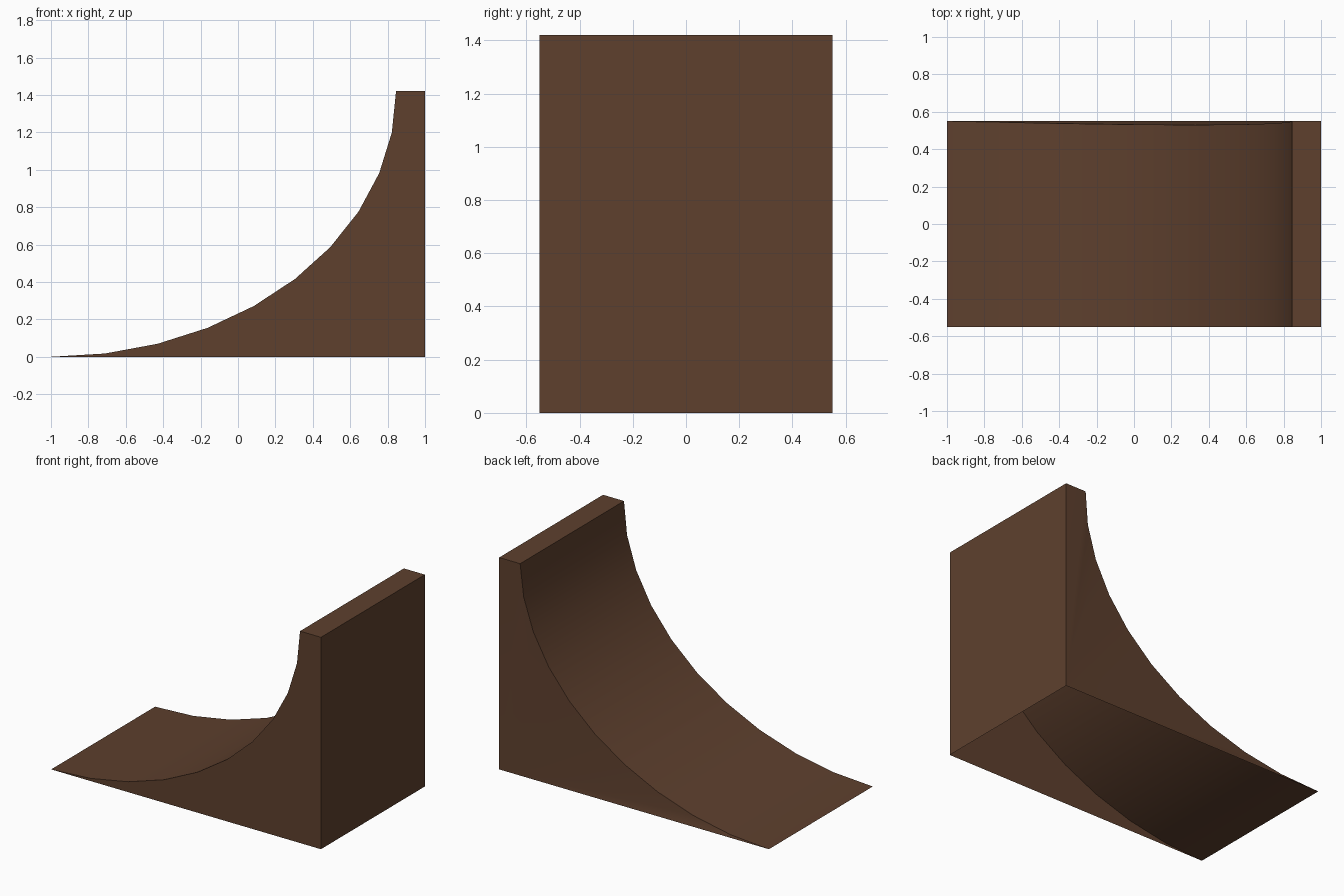
import bpy, bmesh, math

if "Cube" in bpy.data.objects:
    bpy.data.objects.remove(bpy.data.objects["Cube"])

W = 0.55      # half width
H = 1.42      # height
RUN = 1.845   # horizontal length of the curve
N = 10        # curve segments

brown = bpy.data.materials.new("dark brown")
brown.diffuse_color = (0.112, 0.051, 0.027, 1)
brown.use_nodes = True
brown.node_tree.nodes["Principled BSDF"].inputs["Base Color"].default_value = brown.diffuse_color

bm = bmesh.new()

# Quarter-ellipse riding surface; the back edge bows in very slightly
front, back = [], []
for i in range(N + 1):
    a = i / N * math.pi / 2
    x, z = -1 + RUN * math.sin(a), H * (1 - math.cos(a))
    front.append(bm.verts.new((x, -W, z)))
    back.append(bm.verts.new((x, W - 0.02 * math.sin(2 * a), z)))

# Deck edge and base corner behind the curve
for z in (H, 0):
    front.append(bm.verts.new((1, -W, z)))
    back.append(bm.verts.new((1, W, z)))

# Curve, deck and rear wall (the underside is open)
for i in range(len(front) - 1):
    f = bm.faces.new((front[i], front[i + 1], back[i + 1], back[i]))
    f.smooth = i < N

# Side walls, fanned from the base corner
for i in range(len(front) - 2):
    bm.faces.new((front[-1], front[i + 1], front[i]))
    bm.faces.new((back[-1], back[i], back[i + 1]))

# Orient the shell outward: the deck must face up
bm.normal_update()
bm.faces.ensure_lookup_table()
if bm.faces[N].normal.z < 0:
    bmesh.ops.reverse_faces(bm, faces=bm.faces[:])

mesh = bpy.data.meshes.new("quarter_pipe_ramp")
bm.to_mesh(mesh)
bm.free()
mesh.materials.append(brown)
ramp = bpy.data.objects.new("quarter_pipe_ramp", mesh)
bpy.context.collection.objects.link(ramp)

# Smooth curve, sharp outer edges
bpy.context.view_layer.objects.active = ramp
ramp.select_set(True)
bpy.ops.object.shade_smooth_by_angle(angle=math.radians(30))
